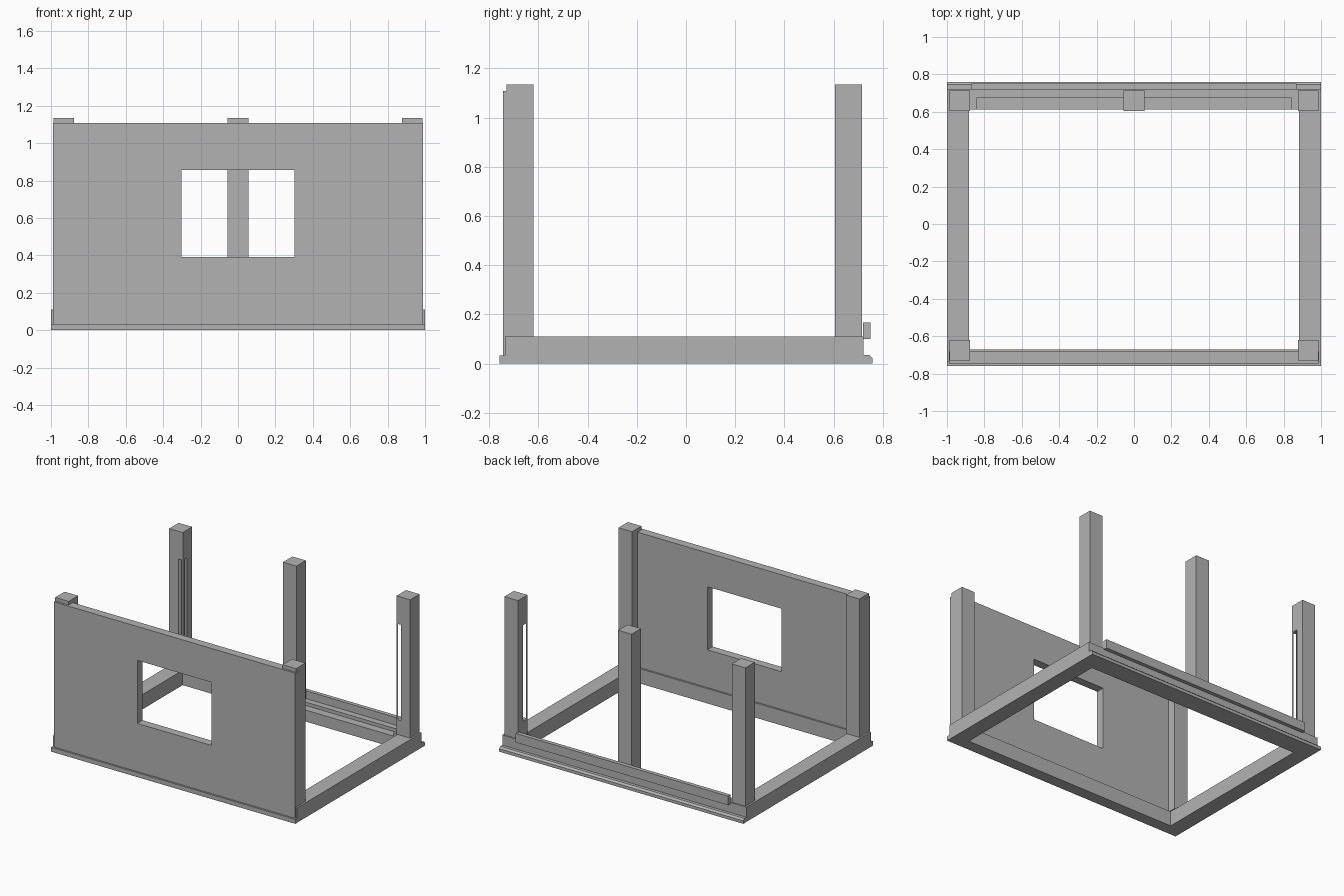
import bpy
import bmesh
from math import radians
from mathutils import Matrix, Vector

cube = bpy.data.objects.get("Cube")
if cube:
    bpy.data.objects.remove(cube, do_unlink=True)

grey = bpy.data.materials.new("plain_grey")
grey.use_nodes = True
COLOUR = (0.45, 0.45, 0.45, 1)
grey.diffuse_color = COLOUR
grey.node_tree.nodes["Principled BSDF"].inputs["Base Color"].default_value = COLOUR


def finish(name, bm):
    bmesh.ops.recalc_face_normals(bm, faces=bm.faces)
    mesh = bpy.data.meshes.new(name)
    bm.to_mesh(mesh)
    bm.free()
    mesh.materials.append(grey)
    obj = bpy.data.objects.new(name, mesh)
    bpy.context.scene.collection.objects.link(obj)
    return obj


def box(name, x, y, z, turn=0):
    """Box from (low, high) pairs, optionally turned about its own vertical axis."""
    centre = Vector([sum(pair) / 2 for pair in (x, y, z)])
    size = [pair[1] - pair[0] for pair in (x, y, z)]
    bm = bmesh.new()
    matrix = Matrix.Translation(centre) @ Matrix.Rotation(radians(turn), 4, "Z") @ Matrix.Diagonal((*size, 1))
    bmesh.ops.create_cube(bm, size=1, matrix=matrix)
    return finish(name, bm)


def beam(name, profile, half):
    """Extrude a (y, z) profile along x."""
    bm = bmesh.new()
    face = bm.faces.new([bm.verts.new((-half, y, z)) for y, z in profile])
    ext = bmesh.ops.extrude_face_region(bm, geom=[face])
    moved = [v for v in ext["geom"] if isinstance(v, bmesh.types.BMVert)]
    bmesh.ops.translate(bm, verts=moved, vec=(2 * half, 0, 0))
    return finish(name, bm)


def cut(target, cutter):
    mod = target.modifiers.new("cut", "BOOLEAN")
    mod.operation = "DIFFERENCE"
    mod.solver = "EXACT"
    mod.object = cutter
    cutter.hide_render = True
    cutter.hide_viewport = True
    cutter.display_type = "WIRE"


BASE, TOP = 0.11, 1.135
FRONT, BACK = (-0.73, -0.62), (0.605, 0.715)

# Base frame with stepped outer ledges
beam("front_base_beam", [(-0.67, 0), (-0.758, 0), (-0.758, 0.033), (-0.735, 0.033),
                         (-0.735, BASE), (-0.67, BASE)], 1)
back_beam = beam("back_base_beam", [(0.613, 0), (0.758, 0), (0.758, 0.022), (0.745, 0.035),
                                    (0.722, 0.035), (0.722, BASE), (0.613, BASE)], 1)
cut(back_beam, box("sill_notch_cutter", (-0.843, 0.843), (0.58, 0.673), (0.085, 0.2)))
for side, s in (("right", -1), ("left", 1)):
    box(side + "_base_beam", sorted((0.883 * s, s)), (-0.67, 0.613), (0, BASE))

# Raised rail along the back
box("back_rail", (-0.87, 0.87), (0.72, 0.75), (0.1, 0.167))

# Front wall with a window opening
wall = box("front_wall", (-0.988, 0.988), (-0.745, -0.683), (0.033, 1.108))
cut(wall, box("window_cutter", (-0.303, 0.303), (-0.9, -0.5), (0.39, 0.857)))

# Corner posts; the back pair have a narrow slot through the inner corner
for side, s in (("right", -1), ("left", 1)):
    x = sorted((0.876 * s, 0.987 * s))
    box(side + "_front_post", x, FRONT, (BASE, TOP))
    post = box(side + "_back_post", x, BACK, (BASE, TOP))
    slot_x = (0.887 * s - 0.06, 0.887 * s + 0.06)
    cut(post, box(side + "_slot_cutter", slot_x, (0.614, 0.634), (0.22, 0.93), -55 * s))

# Middle back post
box("middle_back_post", (-0.055, 0.055), BACK, (BASE - 0.025, TOP))
